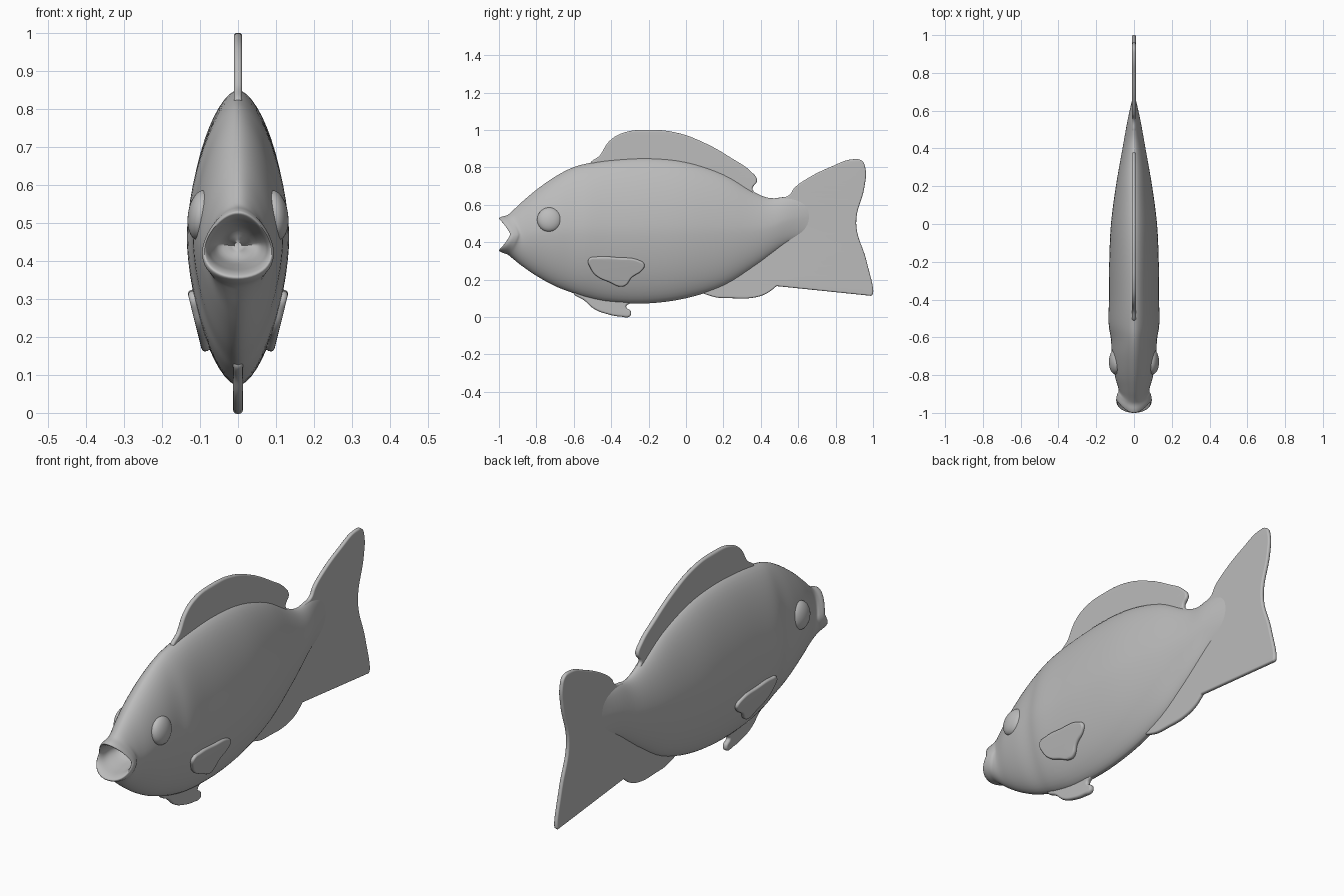
import bpy
import bmesh
from math import sin, cos, pi, tau, radians
from mathutils import Matrix, Vector

cube = bpy.data.objects.get("Cube")
if cube:
    bpy.data.objects.remove(cube, do_unlink=True)

grey = bpy.data.materials.new("plain grey")
grey.use_nodes = True
grey.diffuse_color = (0.5, 0.5, 0.5, 1)
grey.node_tree.nodes["Principled BSDF"].inputs["Base Color"].default_value = grey.diffuse_color


def select_only(obj):
    bpy.ops.object.select_all(action='DESELECT')
    obj.select_set(True)
    bpy.context.view_layer.objects.active = obj


def mesh_object(name, bm):
    bmesh.ops.recalc_face_normals(bm, faces=bm.faces)
    mesh = bpy.data.meshes.new(name)
    bm.to_mesh(mesh)
    bm.free()
    mesh.materials.append(grey)
    obj = bpy.data.objects.new(name, mesh)
    bpy.context.collection.objects.link(obj)
    select_only(obj)
    bpy.ops.object.shade_smooth_by_angle(angle=radians(60))
    return obj


def smooth_path(rows, steps):
    """Catmull-Rom interpolation of rows of values."""
    rows = [Vector(r) for r in rows]
    result = []
    for i in range(len(rows) - 1):
        a, b, c = rows[max(i - 1, 0)], rows[i], rows[i + 1]
        d = rows[min(i + 2, len(rows) - 1)]
        for s in range(steps):
            t = s / steps
            result.append(b + (c - a) * t / 2 + (a - b * 2.5 + c * 2 - d / 2) * t ** 2
                          + (b * 3 - c * 3 + d - a) * t ** 3 / 2)
    return result + [rows[-1]]


def power(value, exponent):
    return abs(value) ** exponent * (1 if value > 0 else -1)


# Body sections from inside the mouth, round the lips and back to the tail:
# y, bottom, top, half width, how far the mouth corners sit back
SECTIONS = [
    (-.82, .43, .45, .01, .03), (-.85, .4, .485, .05, .04),
    (-.92, .383, .503, .07, .05), (-.975, .372, .512, .078, .055),
    (-1, .357, .526, .086, .06), (-.985, .345, .536, .092, .06),
    (-.955, .334, .545, .088, .055), (-.93, .315, .565, .081, .045),
    (-.88, .275, .612, .084, .015), (-.8, .22, .68, .102, 0),
    (-.7, .165, .75, .117, 0), (-.61, .13, .797, .122, 0),
    (-.53, .103, .82, .134, 0), (-.4, .078, .84, .133, 0),
    (-.2, .073, .85, .131, 0), (0, .1, .83, .122, 0),
    (.2, .165, .765, .096, 0), (.36, .265, .67, .068, 0),
    (.45, .33, .635, .052, 0), (.55, .4, .642, .034, 0),
    (.68, .46, .62, .005, 0),
]


def make_body(sides=56):
    bm = bmesh.new()
    rings = []
    for y, low, high, width, notch in smooth_path(SECTIONS, 4):
        exponent = 2 / (1.7 + 5 * max(notch, 0))
        ring = []
        for k in range(sides):
            a = tau * k / sides
            up = power(sin(a), exponent)
            x = width * power(cos(a), exponent) * (1 - 4 * notch * up)
            z = (low + high) / 2 + (high - low) / 2 * up
            ring.append(bm.verts.new((x, y + notch * (1 - abs(sin(a)) ** 1.3), z)))
        rings.append(ring)
    for r, s in zip(rings, rings[1:]):
        for k in range(sides):
            n = (k + 1) % sides
            bm.faces.new((r[k], r[n], s[n], s[k]))
    bm.faces.new(rings[0])
    bm.faces.new(rings[-1])
    return mesh_object("body", bm)


def make_fin(name, outline, half, corners=(), place=Matrix()):
    """Flat fin from a (y, z) outline with rounded rim."""
    curve = bpy.data.curves.new(name, 'CURVE')
    curve.dimensions = '2D'
    curve.fill_mode = 'BOTH'
    curve.resolution_u = 8
    curve.bevel_depth = half * 0.8
    curve.offset = -half * 0.8
    curve.extrude = half * 0.2
    curve.bevel_resolution = 2
    spline = curve.splines.new('BEZIER')
    spline.bezier_points.add(len(outline) - 1)
    spline.use_cyclic_u = True
    for i, (point, (y, z)) in enumerate(zip(spline.bezier_points, outline)):
        point.co = (y, z, 0)
        kind = 'VECTOR' if i in corners else 'AUTO'
        point.handle_left_type = point.handle_right_type = kind
    temp = bpy.data.objects.new(name + " outline", curve)
    bpy.context.collection.objects.link(temp)
    bpy.context.view_layer.update()
    flat = temp.evaluated_get(bpy.context.evaluated_depsgraph_get()).to_mesh()
    bm = bmesh.new()
    bm.from_mesh(flat)
    bpy.data.objects.remove(temp, do_unlink=True)
    bmesh.ops.remove_doubles(bm, verts=bm.verts, dist=0.0001)
    # stand the outline up in the y-z plane
    upright = Matrix.Rotation(pi / 2, 4, 'Z') @ Matrix.Rotation(pi / 2, 4, 'X')
    bm.transform(place @ upright)
    obj = mesh_object(name, bm)
    obj.modifiers.new("even shading", 'WEIGHTED_NORMAL').keep_sharp = True
    return obj


make_body()

# Fins on the centre line
make_fin("dorsal_fin", [
    (-.51, .81), (-.46, .865), (-.41, .94), (-.34, .983), (-.2, 1), (-.05, .985),
    (.1, .93), (.25, .845), (.35, .775), (.38, .73), (.355, .685), (.37, .655),
    (.28, .66), (0, .78), (-.3, .8)], .011)
make_fin("tail_and_rear_fin", [
    (.08, .145), (.13, .113), (.25, .1), (.36, .103), (.43, .125), (.485, .165),
    (.99, .113), (1, .125), (.965, .3), (.91, .5), (.955, .7), (.96, .79),
    (.94, .835), (.89, .843), (.78, .805), (.64, .735), (.58, .69), (.55, .65),
    (.48, .628), (.4, .45), (.2, .3)], .01, corners=(5, 6))
make_fin("belly_fin", [
    (-.6, .14), (-.54, .085), (-.49, .042), (-.42, .015), (-.35, .002),
    (-.3, .004), (-.295, .03), (-.32, .055), (-.29, .085), (-.4, .14)], .013)

# Side fins and eyes, one of each per side
SIDE_FIN = [(-.15, .06), (-.1, .074), (0, .07), (.12, .054), (.148, .03), (.135, 0),
            (.08, -.04), (.05, -.08), (.025, -.09), (-.04, -.065), (-.11, -.03),
            (-.14, .01)]
for side, label in ((1, "left"), (-1, "right")):
    tilt = Matrix.Rotation(side * radians(14), 4, 'Y')
    make_fin(label + "_side_fin", SIDE_FIN, .012,
             place=Matrix.Translation((side * .104, -.37, .25)) @ tilt)

    bm = bmesh.new()
    bmesh.ops.create_uvsphere(bm, u_segments=32, v_segments=16, radius=1)
    bm.transform(Matrix.Translation((side * .098, -.73, .52))
                 @ Matrix.Rotation(side * radians(-8), 4, 'Y')
                 @ Matrix.Diagonal((.034, .066, .066, 1)))
    mesh_object(label + "_eye", bm)
